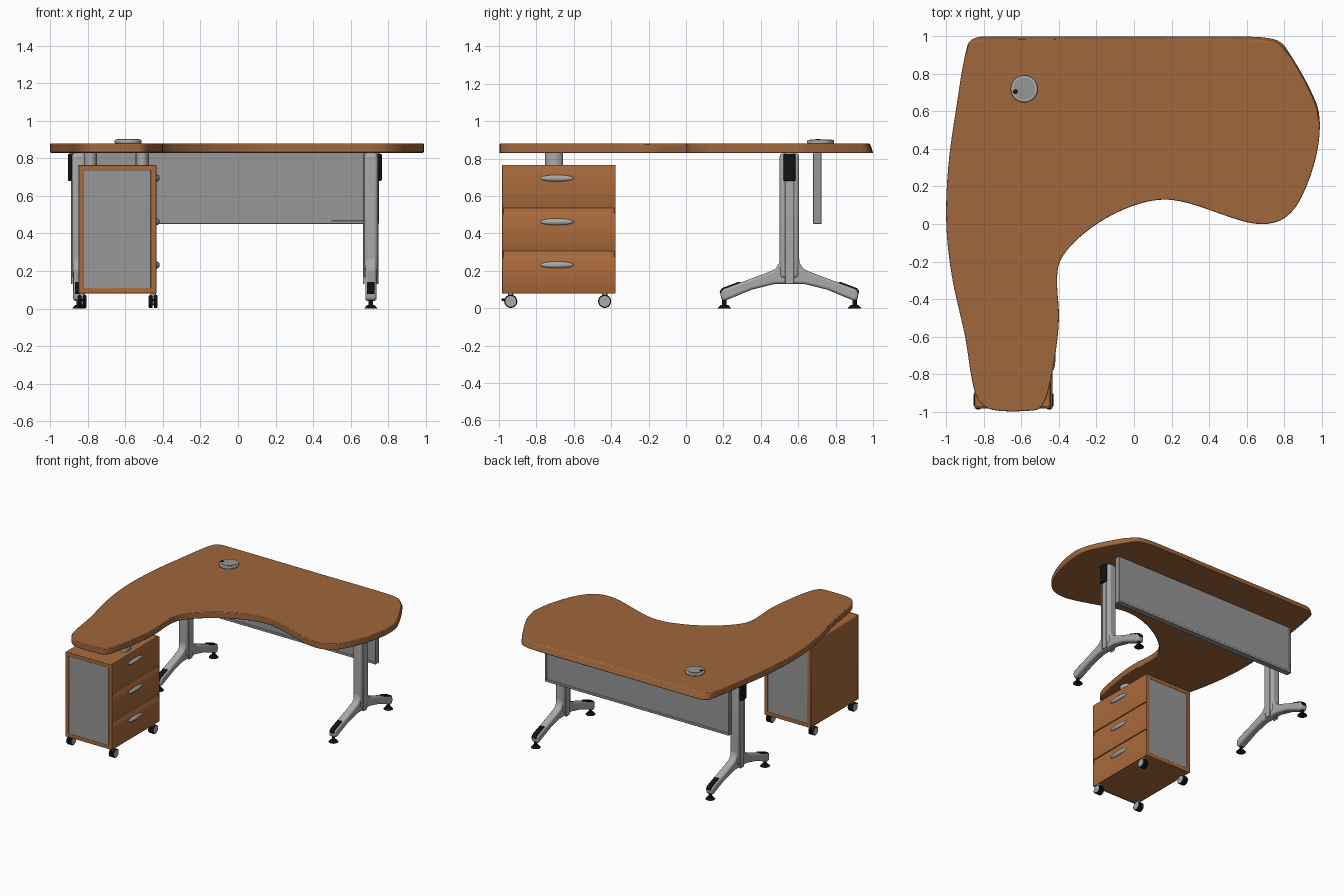
import bpy, bmesh, math
from mathutils import Vector

cube = bpy.data.objects.get("Cube")
if cube:
    bpy.data.objects.remove(cube, do_unlink=True)


def material(name, rgb):
    m = bpy.data.materials.new(name)
    m.use_nodes = True
    m.diffuse_color = (*rgb, 1)
    m.node_tree.nodes["Principled BSDF"].inputs["Base Color"].default_value = (*rgb, 1)
    return m


wood = material("wood", (0.35, 0.135, 0.045))
drawer_wood = material("drawer wood", (0.40, 0.145, 0.045))
panel_grey = material("panel grey", (0.31, 0.31, 0.31))
metal = material("light metal", (0.40, 0.40, 0.40))
black = material("black plastic", (0.006, 0.006, 0.006))


def finish(name, bm, mat, bevel=0, segments=2):
    bmesh.ops.recalc_face_normals(bm, faces=bm.faces)
    mesh = bpy.data.meshes.new(name)
    bm.to_mesh(mesh)
    bm.free()
    ob = bpy.data.objects.new(name, mesh)
    bpy.context.collection.objects.link(ob)
    mesh.materials.append(mat)
    if bevel:
        mod = ob.modifiers.new("soft edges", 'BEVEL')
        mod.width, mod.segments = bevel, segments
        mod.angle_limit = math.radians(40)
    bpy.ops.object.select_all(action='DESELECT')
    ob.select_set(True)
    bpy.context.view_layer.objects.active = ob
    bpy.ops.object.shade_smooth_by_angle(angle=math.radians(35))
    return ob


def box(name, lo, hi, mat, bevel=0, segments=2):
    bm = bmesh.new()
    bmesh.ops.create_cube(bm, size=1)
    for v in bm.verts:
        v.co = [l + (c + 0.5) * (h - l) for c, l, h in zip(v.co, lo, hi)]
    return finish(name, bm, mat, bevel, segments)


def cylinder(name, centre, r, depth, mat, axis='Z', top=None, scale=(1, 1, 1), bevel=0):
    bm = bmesh.new()
    bmesh.ops.create_cone(bm, cap_ends=True, segments=32, radius1=r,
                          radius2=r if top is None else top, depth=depth)
    for v in bm.verts:
        x, y, z = v.co
        if axis == 'X':
            x, z = z, x
        v.co = Vector((x * scale[0], y * scale[1], z * scale[2])) + Vector(centre)
    return finish(name, bm, mat, bevel)


def prism(name, points, lo, hi, place, mat, bevel=0, segments=2):
    """Extrude a 2D outline between lo and hi; place maps (a, b, depth) to xyz."""
    bm = bmesh.new()
    rings = [[bm.verts.new(place(a, b, d)) for a, b in points] for d in (lo, hi)]
    for ring in rings:
        bm.faces.new(ring)
    n = len(points)
    for i in range(n):
        j = (i + 1) % n
        bm.faces.new((rings[0][i], rings[0][j], rings[1][j], rings[1][i]))
    return finish(name, bm, mat, bevel, segments)


def smooth_loop(points, steps=5):
    """Closed spline through the points, with chord-limited tangents."""
    pts = [Vector(p) for p in points]
    n, out = len(pts), []
    for i in range(n):
        p0, p1, p2, p3 = (pts[(i + k) % n] for k in (-1, 0, 1, 2))
        chord = (p2 - p1).length
        t1, t2 = (p2 - p0).normalized() * chord, (p3 - p1).normalized() * chord
        for s in range(steps):
            t = s / steps
            out.append((2*t**3 - 3*t**2 + 1) * p1 + (t**3 - 2*t**2 + t) * t1
                       + (3*t**2 - 2*t**3) * p2 + (t**3 - t**2) * t2)
    return out


# Worktop: free-form outline, its back edge leaning inwards towards the top
outline = smooth_loop([
    (-.84, .995), (-.78, 1), (0, 1), (.6, 1), (.75, .985), (.81, .94), (.97, .65), (.99, .51),
    (.96, .32), (.88, .12), (.8, .03), (.7, 0), (.58, .015), (.3, .108), (.16, .13),
    (.02, .105), (-.15, .03), (-.3, -.08), (-.39, -.19), (-.41, -.29), (-.4, -.5),
    (-.42, -.7), (-.46, -.9), (-.5, -.98), (-.56, -.995), (-.72, -.995), (-.8, -.97),
    (-.85, -.89), (-.9, -.6), (-.97, -.28), (-1, 0), (-.99, .3), (-.95, .6), (-.885, .96)])


def slope(x, y, z):
    lean = 0.018 if z > 0.85 else 0
    return (x - lean * 0.5 * (x > 0.7 and y > 0.55), y - lean * (y > 0.9), z)


prism("worktop", outline, 0.83, 0.88, slope, wood, 0.005)

# Cable grommet
cylinder("grommet", (-.585, .72, .889), .072, .022, metal, bevel=.006)
cylinder("grommet_lid", (-.585, .72, .901), .058, .004, panel_grey)
cylinder("grommet_hole", (-.632, .705, .9025), .013, .004, black)

# Modesty panel with a rim along its bottom and ends
box("modesty_panel", (-.885, .685, .455), (.745, .72, .83), panel_grey)
box("panel_bottom_rim", (-.89, .68, .45), (.75, .725, .47), panel_grey, .004)
for x in (-.89, .735):
    box("panel_end_rim", (x, .68, .45), (x + .015, .725, .83), panel_grey, .004)

# Legs: column, spreading feet, black caps and levelling pads
half_foot = [(0, .13), (.08, .13), (.2, .1), (.345, .04), (.365, .045), (.37, .09), (.35, .105),
             (.12, .19), (.075, .21), (.055, .24), (.048, .3)]
foot = half_foot + [(-a, b) for a, b in reversed(half_foot[1:])]
leg_y = .553
for cx, out in ((.708, 1), (-.848, -1)):
    box("leg_column", (cx - .037, leg_y - .052, .16), (cx + .037, leg_y + .052, .83), metal, .02, 4)
    for s in (1, -1):
        box("column_rib", (cx + s * .037 - .006, leg_y - .024, .13),
            (cx + s * .037 + .004, leg_y + .024, .83), metal, .004)
    prism("leg_feet", foot, cx - .03, cx + .03, lambda a, b, d: (d, leg_y + a, b), metal, .014, 3)
    xs = sorted((cx + out * .036, cx + out * .058))
    box("leg_black_cover", (xs[0], leg_y - .032, .68), (xs[1], leg_y + .032, .825), black, .006)
    for s in (1, -1):
        cap = [(.255, .132), (.27, .142), (.36, .108), (.374, .09), (.368, .075), (.35, .095)]
        prism("foot_cap", cap, cx - .02, cx + .02,
              lambda a, b, d: (d, leg_y + s * a, b), black, .004)
        cylinder("pad_stem", (cx, leg_y + s * .348, .03), .012, .04, black)
        cylinder("foot_pad", (cx, leg_y + s * .348, .009), .036, .018, black, top=.02)

# Pedestal cabinet with grey panels at the front and back
x0, x1, y0, y1, z0, z1 = -.85, -.446, -.98, -.38, .08, .765
box("cabinet_body", (x0, y0, z0), (x1, y1, z1), drawer_wood, .01)
for y in (y0, y1):
    frame = ((x0, x0 + .03, z0, z1), (-.465, -.435, z0, z1),
             (x0, -.435, z0, z0 + .03), (x0, -.435, z1 - .03, z1))
    for a, b, c, d in frame:
        box("cabinet_frame", (a, y - .004, c), (b, y + .004, d), drawer_wood, .003)
    box("cabinet_panel", (x0 + .03, y - .002, z0 + .03), (-.465, y + .002, z1 - .03), panel_grey)

# Drawer fronts: each ends at the top in a scooped finger groove
for i, (low, high) in enumerate(((.08, .305), (.305, .535), (.535, .765))):
    front = [(x1, low), (-.437, low), (-.433, low + .01), (-.433, high - .04),
             (-.438, high - .03), (-.443, high - .018), (-.443, high - .006), (x1 + .001, high)]
    if i == 2:
        front = [(x1, low), (-.437, low), (-.433, low + .01), (-.433, high - .01),
                 (-.437, high), (x1, high)]
    prism("drawer_front", front, y0 + .002, y1 - .002, lambda a, b, d: (a, d, b), drawer_wood)
    bm = bmesh.new()
    bmesh.ops.create_uvsphere(bm, u_segments=32, v_segments=16, radius=1)
    for v in bm.verts:
        v.co = (v.co.x * .016 - .433, v.co.y * .09 - .69, v.co.z * .018 + (.232, .462, .695)[i])
    finish("drawer_handle", bm, metal)

# Oval posts joining the cabinet to the worktop
for x in (-.785, -.51):
    cylinder("support_post", (x, -.705, .798), .035, .07, metal, scale=(1, 1.37, 1))

# Casters: twin black wheels with metal hubs
for x in (-.83, -.452):
    for y in (-.937, -.435):
        cylinder("caster_stem", (x, y, .066), .014, .03, metal)
        cylinder("caster_axle", (x, y, .036), .02, .03, metal, 'X')
        for s in (1, -1):
            cylinder("caster_wheel", (x + s * .013, y, .037), .035, .018, black, 'X', bevel=.004)
            cylinder("caster_hub", (x + s * .021, y, .037), .029, .006, metal, 'X')
        if y < -.9:
            box("caster_brake", (x - .012, y - .05, .04), (x + .012, y - .025, .052), black, .003)
